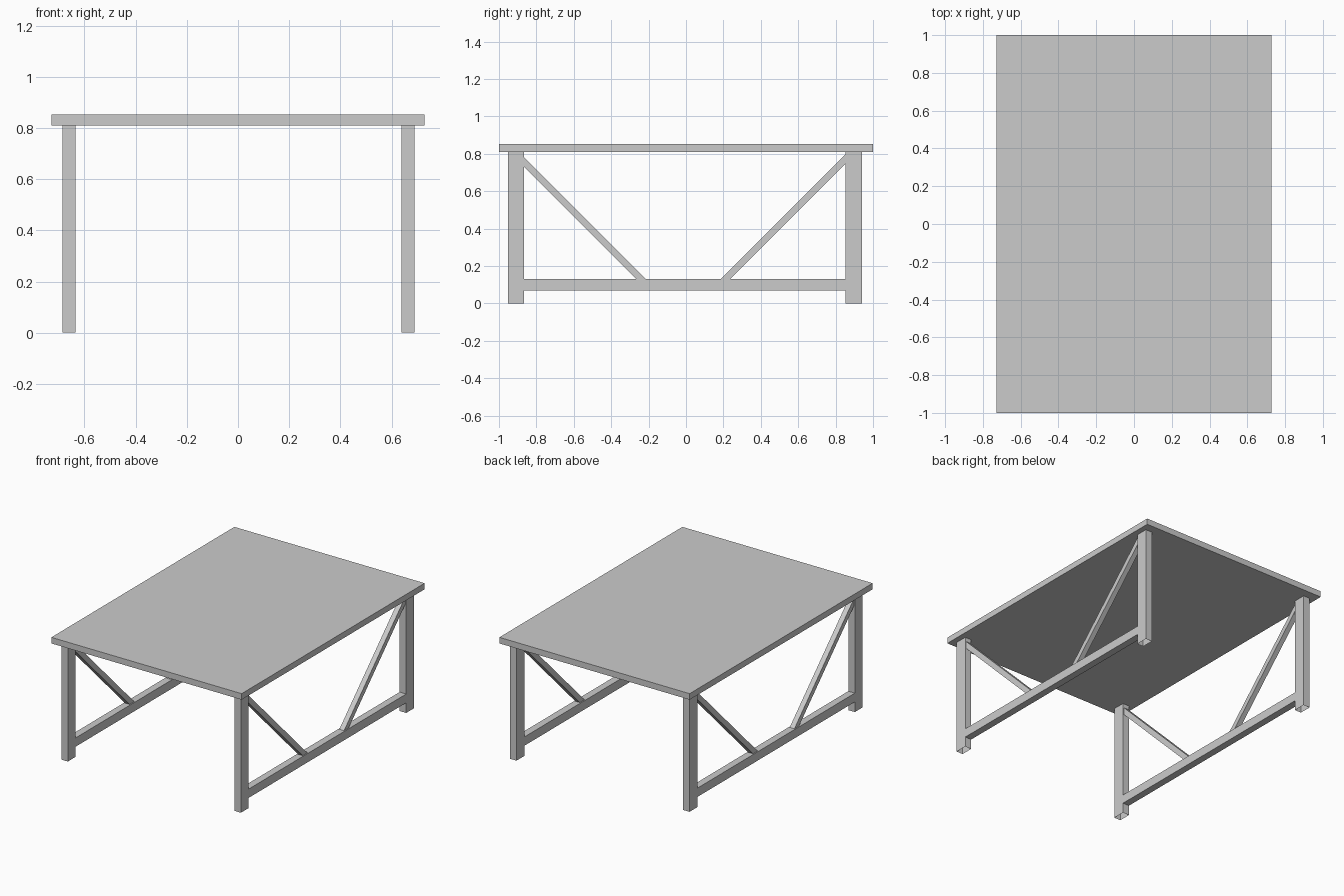
import bpy, bmesh

if "Cube" in bpy.data.objects:
    bpy.data.objects.remove(bpy.data.objects["Cube"])


def bar(name, end_a, end_b, x, width):
    """Four-sided bar with open ends; each end is a pair of (y, z) points."""
    bm = bmesh.new()
    rings = []
    for (p, q) in (end_a, end_b):
        lo, hi = x - width / 2, x + width / 2
        rings.append([bm.verts.new(c) for c in
                      ((lo, *p), (hi, *p), (hi, *q), (lo, *q))])
    a, b = rings
    for i in range(4):
        j = (i + 1) % 4
        bm.faces.new((a[i], a[j], b[j], b[i]))
    bmesh.ops.recalc_face_normals(bm, faces=bm.faces)
    # make sure the sides point outward from the bar's axis
    bm.normal_update()
    f = max(bm.faces, key=lambda f: f.calc_center_median().x)
    if f.normal.x < 0:
        bmesh.ops.reverse_faces(bm, faces=bm.faces)
    mesh = bpy.data.meshes.new(name)
    bm.to_mesh(mesh)
    bm.free()
    obj = bpy.data.objects.new(name, mesh)
    bpy.context.collection.objects.link(obj)
    return obj


# Table top
TOP, UNDER = 0.852, 0.81
bpy.ops.mesh.primitive_cube_add(size=1, location=(0, 0, (TOP + UNDER) / 2))
top = bpy.context.object
top.name = "table_top"
top.scale = (1.456, 2.0, TOP - UNDER)

# Leg faces along y, and stretcher heights
FRONT_OUT, FRONT_IN = -0.953, -0.867
BACK_IN, BACK_OUT = 0.854, 0.94
RAIL_LOW, RAIL_HIGH = 0.07, 0.131

for side, x in (("left", -0.66), ("right", 0.664)):
    # Legs
    for end, y0, y1 in (("front", FRONT_OUT, FRONT_IN), ("back", BACK_IN, BACK_OUT)):
        bar(f"{end}_{side}_leg", ((y0, 0), (y1, 0)), ((y0, UNDER), (y1, UNDER)), x, 0.05)

    # Low stretcher between the legs
    bar(f"{side}_stretcher", ((FRONT_IN, RAIL_LOW), (FRONT_IN, RAIL_HIGH)),
        ((BACK_IN, RAIL_LOW), (BACK_IN, RAIL_HIGH)), x, 0.05)

    # Diagonal braces from leg tops down to the stretcher
    for end, leg_y, z_low, z_high, foot_out, foot_in in (
            ("front", FRONT_IN, 0.731, 0.782, -0.267, -0.216),
            ("back", BACK_IN, 0.749, 0.80, 0.236, 0.185)):
        bar(f"{end}_{side}_brace", ((leg_y, z_low), (leg_y, z_high)),
            ((foot_out, RAIL_HIGH), (foot_in, RAIL_HIGH)), x, 0.036)
